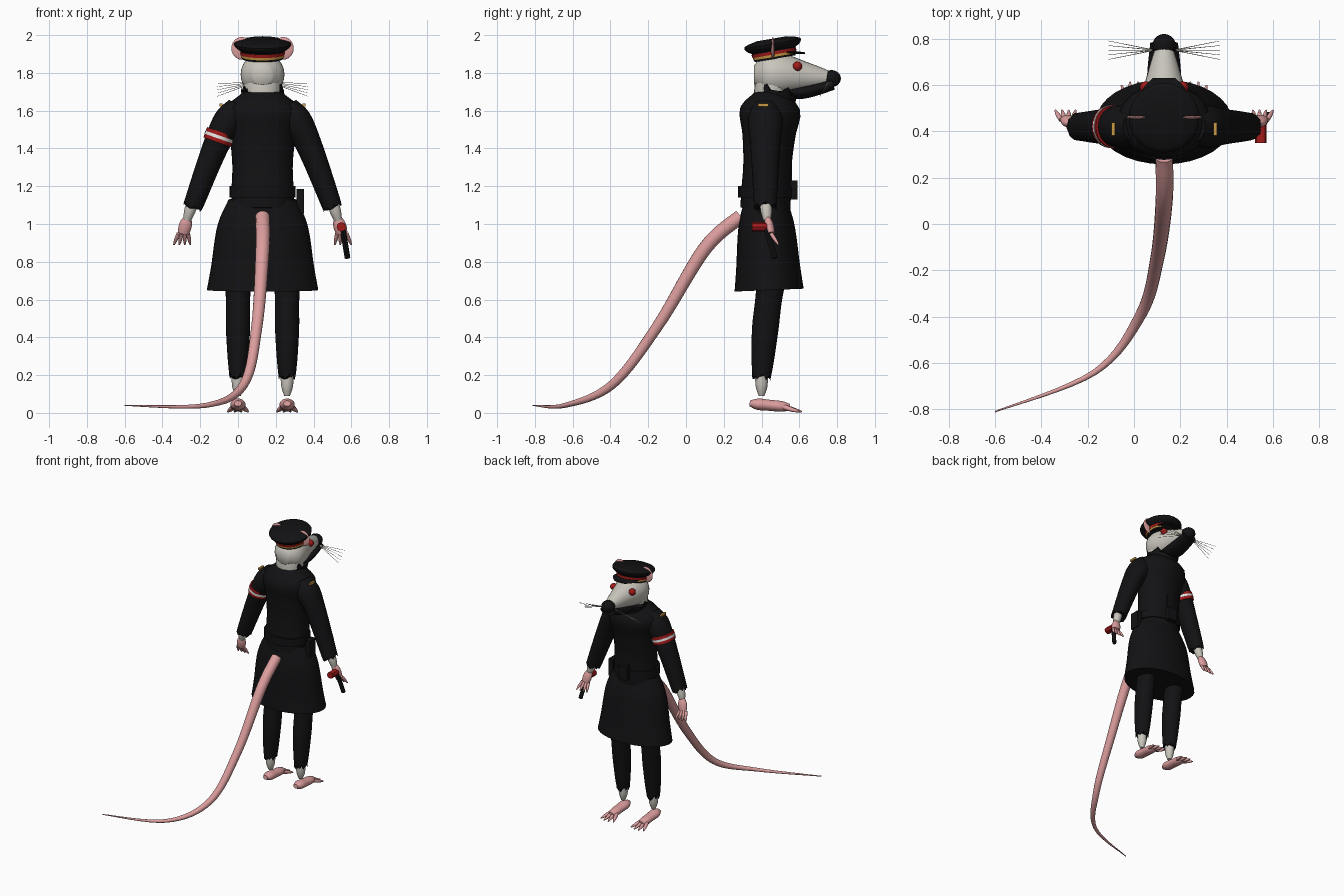
import bpy, bmesh, math
from mathutils import Vector

cube = bpy.data.objects.get("Cube")
if cube:
    bpy.data.objects.remove(cube, do_unlink=True)

BODY = Vector((.13, .42, 0))  # standing point of the body; parts are placed from here
UP = Vector((0, 0, 1))
SIDE = Vector((1, 0, 0))


def material(name, *colour):
    made = bpy.data.materials.new(name)
    made.diffuse_color = (*colour, 1)
    made.use_nodes = True
    for node in made.node_tree.nodes:
        if node.type == 'BSDF_PRINCIPLED':
            node.inputs["Base Color"].default_value = (*colour, 1)
    return made


BLACK = material("black cloth", .006, .006, .007)
FUR = material("pale fur", .58, .56, .5)
PINK = material("pink skin", .72, .34, .34)
RED = material("red", .36, .01, .01)
GOLD = material("gold", .6, .33, .06)
WHITE = material("white", .8, .8, .8)


def finish(name, bm, mat):
    bmesh.ops.recalc_face_normals(bm, faces=bm.faces)
    mesh = bpy.data.meshes.new(name)
    bm.to_mesh(mesh)
    bm.free()
    mesh.materials.append(mat)
    mesh.shade_smooth()
    mesh.set_sharp_from_angle(angle=math.radians(45))
    part = bpy.data.objects.new(name, mesh)
    part.location = BODY
    bpy.context.collection.objects.link(part)


def spline(values, t):
    """Smooth curve through evenly spaced numbers or vectors, t from start to end."""
    last = len(values) - 1
    start = min(int(t * last), last - 1)
    f = t * last - start
    a, b, c, d = (values[max(0, min(last, start + k))] for k in (-1, 0, 1, 2))
    return b + (c - a) * (f / 2) + (a * 2 - b * 5 + c * 4 - d) * (f * f / 2) \
        + (b * 3 - a - c * 3 + d) * (f ** 3 / 2)


def loft(name, path, widths, mat, depth=1, rings=16, segs=24, fray=0):
    """Elliptical tube along a smooth path; fray roughens its last edge."""
    path = [Vector(p) for p in path]
    span = (path[-1] - path[0]).normalized()
    guide = SIDE if abs(span.z) > .8 else UP
    centres = [spline(path, i / rings) for i in range(rings + 1)]
    bm, loops = bmesh.new(), []
    for i, centre in enumerate(centres):
        along = (centres[min(i + 1, rings)] - centres[max(i - 1, 0)]).normalized()
        across = (guide - along * guide.dot(along)).normalized()
        out = along.cross(across) * depth
        width = spline(widths, i / rings)
        loop = []
        for k in range(segs):
            turn = math.tau * k / segs
            point = centre + (across * math.cos(turn) + out * math.sin(turn)) * width
            if i == rings:
                point += along * fray * (k * 7 % 5 - 2)
            loop.append(bm.verts.new(point))
        loops.append(loop)
    for low, high in zip(loops, loops[1:]):
        for k in range(segs):
            bm.faces.new((low[k - 1], low[k], high[k], high[k - 1]))
    bm.faces.new(loops[0])
    bm.faces.new(loops[-1])
    finish(name, bm, mat)


def solid(name, centre, size, mat, round_shape=False):
    """Box, or ellipsoid when round_shape is set, of the given full size."""
    bm = bmesh.new()
    if round_shape:
        bmesh.ops.create_uvsphere(bm, u_segments=20, v_segments=12, radius=.5)
    else:
        bmesh.ops.create_cube(bm, size=1)
    bmesh.ops.scale(bm, vec=size, verts=bm.verts)
    bmesh.ops.translate(bm, vec=centre, verts=bm.verts)
    finish(name, bm, mat)


# Coat: body, collar, skirt, belt and front closure
loft("coat_body", [(0, 0, 1.08), (0, .03, 1.7)], [.165, .165, .16, .175, .2, .1], BLACK, depth=.8)
loft("collar", [(0, .04, 1.6), (0, .06, 1.71)], [.125, .11, .115], BLACK, fray=.013)
loft("coat_skirt", [(0, 0, 1.13), (0, .02, .65)], [.18, .24, .27, .295], BLACK, depth=.62, segs=32)
loft("belt", [(0, 0, 1.14), (0, 0, 1.2)], [.175, .175], BLACK, depth=.82, rings=1)
solid("belt_buckle", (0, .15, 1.18), (.07, .04, .1), BLACK)
solid("coat_closure", (0, .13, 1.35), (.05, .02, .4), BLACK)
solid("holster", (.2, 0, 1.12), (.04, .07, .13), BLACK)

# Neck, head, jaw and nose
loft("neck", [(0, .02, 1.6), (0, .04, 1.78)], [.08, .1, .1], FUR, depth=.9)
loft("head", [(0, -.06, 1.79), (0, .1, 1.79), (0, .35, 1.77)], [.05, .11, .11, .07, .035], FUR)
loft("dark_jaw", [(0, .06, 1.7), (0, .2, 1.7), (0, .36, 1.74)], [.03, .037, .03], BLACK, depth=2)
solid("nose", (0, .35, 1.77), (.1, .1, .09), BLACK, round_shape=True)

# Cap, leaning back so that the front rises
CAP_BASE = Vector((0, .05, 1.885))
CAP_AXIS = Vector((0, -.17, 1)).normalized()


def cap_ring(name, low, high, widths, mat, rings=1):
    loft(name, [CAP_BASE + CAP_AXIS * low, CAP_BASE + CAP_AXIS * high], widths, mat, rings=rings)


cap_ring("cap_band", -.01, .04, [.11, .118], BLACK)
cap_ring("cap_gold_trim", 0, .02, [.114, .117], GOLD)
cap_ring("cap_red_trim", .013, .03, [.118, .12], RED)
cap_ring("cap_crown", .035, .097, [.117, .145, .147, .08], BLACK, rings=9)
loft("cap_visor", [(0, .1, 1.91), (0, .21, 1.905)], [.008, .008, .004], BLACK, depth=12)

for s, side in ((-1, "right"), (1, "left")):
    # Ear, eye and whiskers
    solid(side + "_ear", (s * .11, .04, 1.93), (.11, .02, .12), PINK, round_shape=True)
    solid(side + "_eye", (s * .08, .17, 1.835), (.05, .05, .05), RED, round_shape=True)
    for k in range(-2, 3):
        root = Vector((s * .04, .33, 1.75))
        tip = root + Vector((s * .2, k * .02, k * .017 - .04))
        loft(f"{side}_whisker_{k + 3}", [root, tip], [.002, .001], FUR, rings=2, segs=5)

    # Sleeve, shoulder tab and wrist
    wrist = Vector((s * .37, 0, 1.09))
    loft(side + "_sleeve", [(s * .13, 0, 1.63), (s * .24, 0, 1.43), wrist],
         [.055, .08, .07, .06, .052], BLACK, depth=1.15, fray=.006)
    solid(side + "_shoulder_tab", (s * .22, -.01, 1.63), (.015, .055, .015), GOLD)
    loft(side + "_wrist", [wrist + UP * .03, wrist + Vector((s * .03, .01, -.07))],
         [.03, .03, .02], FUR)

    # Hand with fanned fingers
    knuckles = wrist + Vector((s * .05, .03, -.14))
    loft(side + "_palm", [wrist + Vector((s * .025, .01, -.05)), knuckles],
         [.018, .034, .03], PINK, depth=.7)
    for k in range(4):
        root = knuckles + SIDE * s * .017 * (k - 1.5)
        reach = Vector((s * (k - 1) * .012, .04, -.06))
        loft(f"{side}_finger_{k + 1}", [root, root + reach], [.01, .01, .004], PINK, rings=6, segs=10)

    # Trouser leg, ankle, foot with spread toes
    hip = SIDE * s * .13
    loft(side + "_trouser", [hip + Vector(p) for p in ((0, .03, .7), (0, 0, .45), (0, -.02, .19))],
         [.07, .064, .064, .056, .045], BLACK, depth=1.1, fray=.008)
    loft(side + "_ankle", [hip + Vector((0, -.02, .26)), hip + Vector((0, -.02, .09))],
         [.037, .035, .031, .015], FUR)
    loft(side + "_foot", [hip + Vector((0, -.083, .05)), hip + Vector((0, .13, .03))],
         [.015, .03, .029, .028, .017], PINK, depth=1.3)
    for k in (-1.5, -.5, .5, 1.5):
        root = hip + Vector((k * .018, .1, .03))
        reach = Vector((k * .018, .1 - abs(k) * .014, -.024))
        loft(f"{side}_toe_{k + 2.5:.0f}", [root, root + reach], [.013, .012, .004], PINK, rings=6, segs=10)

# Plain arm band with a pale middle stripe
ARM = Vector((.35, 0, 1))
for name, half, width, mat in (("arm_band", .027, .078, RED), ("arm_band_stripe", .008, .08, WHITE)):
    middle = Vector((-.23, 0, 1.46))
    loft(name, [middle + ARM * half, middle - ARM * half], [width, width], mat, depth=1.16, rings=1)

# Pistol in the left hand
loft("pistol_barrel", [(.42, 0, 1), (.45, .05, .82)], [.015, .015], BLACK, rings=1, segs=8)
loft("pistol_grip", [(.417, -.07, .985), (.417, .01, .985)], [.025, .025], RED, rings=1, segs=8)

# Long curling tail
loft("tail", [(0, -.13, 1.04), (0, -.32, .87), (-.03, -.57, .46), (-.1, -.81, .15),
              (-.3, -1.06, .04), (-.73, -1.23, .04)],
     [.038, .037, .03, .024, .013, .003], PINK, rings=40, segs=16)
